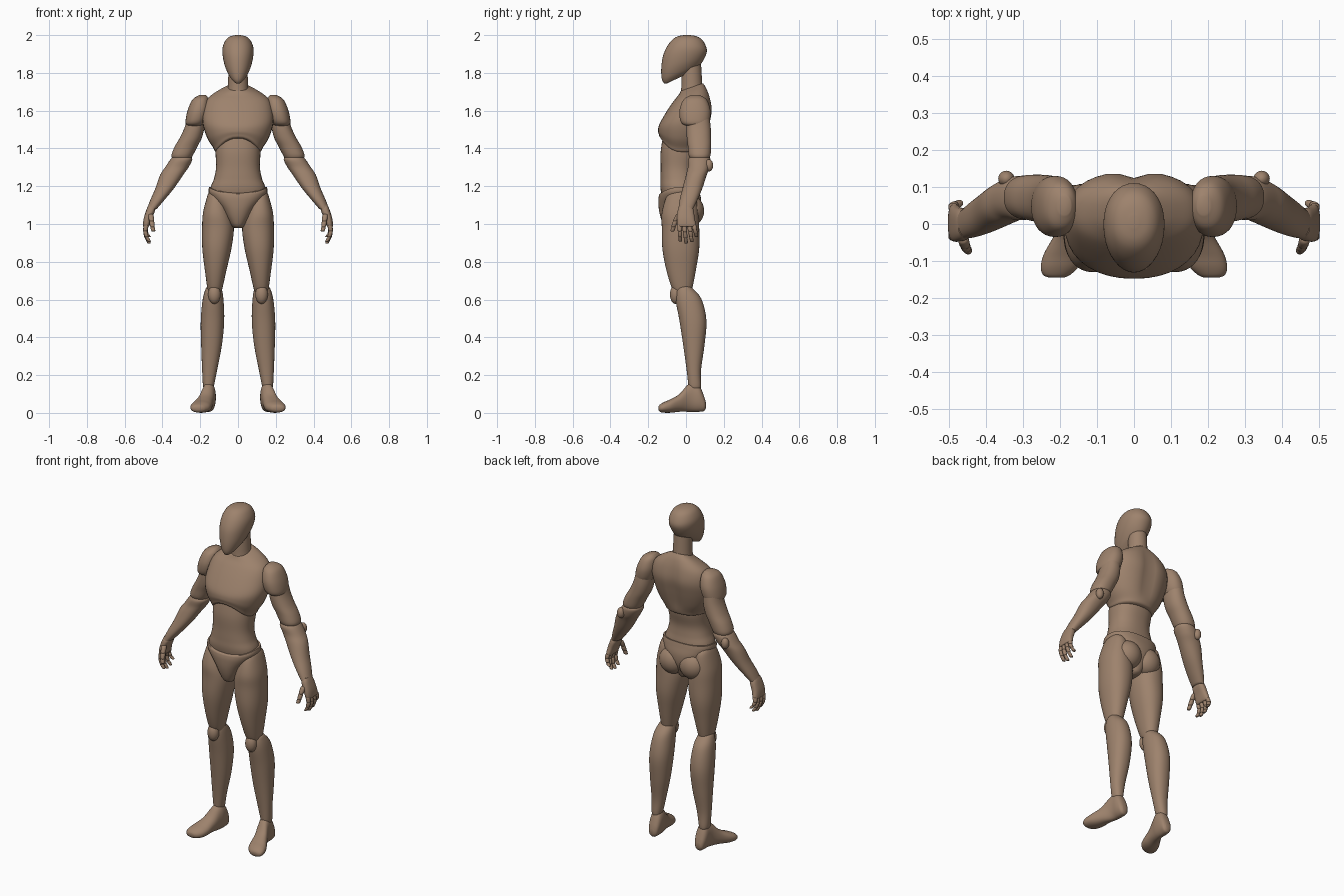
import bpy, bmesh, math
from mathutils import Vector

skin = bpy.data.materials.new("warm brown")
skin.diffuse_color = (0.34, 0.225, 0.152, 1)


def finish(bm, name, mirror):
    bmesh.ops.recalc_face_normals(bm, faces=bm.faces)
    me = bpy.data.meshes.new(name)
    bm.to_mesh(me)
    bm.free()
    me.materials.append(skin)
    ob = bpy.data.objects.new(name, me)
    bpy.context.collection.objects.link(ob)
    if mirror:
        m = ob.modifiers.new("mirror", 'MIRROR')
        m.use_mirror_merge = False
    bpy.ops.object.select_all(action='DESELECT')
    bpy.context.view_layer.objects.active = ob
    ob.select_set(True)
    bpy.ops.object.shade_smooth_by_angle(angle=math.radians(50))
    return ob


def catmull(a, b, c, d, t):
    return [0.5 * (2 * q + (r - p) * t + (2 * p - 5 * q + 4 * r - s) * t * t
                   + (3 * q - p - 3 * r + s) * t ** 3) for p, q, r, s in zip(a, b, c, d)]


def loft(name, rows, mirror=True, power=2.2, along_y=False, sides=36, steps=5):
    """Rows: x0, x1, y0, y1, z, tilt, front arch, back groove (smoothly interpolated)."""
    rows = [list(r) + [0] * (8 - len(r)) for r in rows]
    fine = []
    for i in range(len(rows) - 1):
        n = [rows[max(0, min(len(rows) - 1, i + k))] for k in (-1, 0, 1, 2)]
        fine += [catmull(*n, t / steps) for t in range(steps)]
    fine.append(rows[-1])
    bm = bmesh.new()
    rings = []
    for x0, x1, y0, y1, z, tilt, arch, groove in fine:
        ring = []
        for k in range(sides):
            a = math.tau * k / sides
            c, s = math.cos(a), math.sin(a)
            u = math.copysign(abs(c) ** (2 / power), c)
            v = math.copysign(abs(s) ** (2 / power), s)
            x = (x0 + x1) / 2 + u * (x1 - x0) / 2
            dy = v * (y1 - y0) / 2
            y = (y0 + y1) / 2 + dy
            h = z + tilt * dy + arch * max(0, -s) ** 2
            if s > 0:
                y -= groove * math.exp(-(x / 0.035) ** 2)
            ring.append(bm.verts.new((x, h, y) if along_y else (x, y, h)))
            if along_y:
                ring[-1].co = (x, h, y)
        rings.append(ring)
    for r, q in zip(rings, rings[1:]):
        for k in range(sides):
            j = (k + 1) % sides
            bm.faces.new((r[k], r[j], q[j], q[k]))
    bm.faces.new(rings[0])
    bm.faces.new(rings[-1])
    return finish(bm, name, mirror)


def ball(name, centre, size):
    bm = bmesh.new()
    bmesh.ops.create_uvsphere(bm, u_segments=28, v_segments=16, radius=1)
    for v in bm.verts:
        v.co = Vector(centre) + Vector([a * b for a, b in zip(v.co, size)])
    return finish(bm, name, True)


def sym(rows):
    return [(-r[0], *r) for r in rows]


# head and neck
loft("head", sym([(.025, -.10, .05, 1.780, .47), (.035, -.115, .06, 1.785, .46),
                  (.055, -.128, .08, 1.808, .38), (.073, -.131, .098, 1.85, .25),
                  (.082, -.122, .11, 1.90, .1), (.080, -.100, .106, 1.94),
                  (.064, -.073, .086, 1.975), (.042, -.045, .058, 1.993),
                  (.012, -.01, .022, 2.0)]), False, 2.1)
loft("neck", sym([(.056, -.03, .088, 1.70, .35), (.053, -.025, .085, 1.74, .35),
                  (.050, -.022, .08, 1.83, .3)]), False, 2)

# torso
loft("chest", sym([(.108, -.12, .07, 1.378, 0, .075), (.122, -.138, .085, 1.385, 0, .075),
                   (.132, -.144, .093, 1.405, 0, .07), (.163, -.148, .11, 1.455, 0, .04, .012),
                   (.186, -.140, .13, 1.53, 0, 0, .018), (.186, -.10, .142, 1.60, 0, 0, .018),
                   (.165, -.062, .132, 1.66, .05, 0, .012), (.112, -.038, .112, 1.70, .2, 0, .004),
                   (.056, -.027, .09, 1.725, .35)]), False, 2.3)
loft("abdomen", sym([(.13, -.11, .05, 1.08), (.146, -.134, .06, 1.18), (.127, -.135, .052, 1.24),
                     (.116, -.134, .05, 1.30), (.119, -.134, .068, 1.385),
                     (.115, -.12, .06, 1.47)]), False, 2.3)
loft("pelvis", sym([(.018, -.09, .02, .978), (.036, -.115, .04, .99), (.062, -.133, .06, 1.03),
                    (.092, -.144, .078, 1.08), (.135, -.146, .08, 1.13), (.155, -.142, .07, 1.17, .05, -.01),
                    (.153, -.138, .064, 1.195, .05, -.03)]), False, 2.4)
ball("buttock", (.066, .028, 1.07), (.078, .068, .08))

# legs
loft("thigh", [(.10, .148, -.06, .02, 1.18), (.07, .162, -.10, .05, 1.15), (.04, .185, -.128, .065, 1.06),
               (.022, .19, -.128, .07, .98), (.035, .189, -.125, .07, .87), (.06, .176, -.105, .053, .76),
               (.08, .164, -.078, .036, .67), (.088, .158, -.06, .028, .64)])
ball("kneecap", (.125, -.055, .627), (.033, .03, .05))
loft("shin", [(.13, .182, .015, .078, .13), (.126, .186, .012, .08, .15), (.11, .19, .003, .08, .23),
              (.085, .195, -.015, .098, .36), (.073, .197, -.035, .108, .49), (.077, .187, -.055, .083, .60),
              (.086, .172, -.05, .04, .655), (.10, .16, -.035, .02, .67)])
# foot is lofted from heel to toe: x0, x1, z0, z1, y
loft("foot", [(.14, .168, .025, .055, .105), (.125, .18, .010, .09, .095), (.118, .188, .006, .145, .07),
              (.118, .190, .006, .163, .035), (.124, .198, .006, .145, .005), (.132, .218, .006, .10, -.035),
              (.138, .243, .001, .073, -.08), (.150, .252, .001, .058, -.115),
              (.172, .246, .005, .045, -.137), (.19, .23, .015, .035, -.145)], along_y=True)

# arms
loft("shoulder", [(.17, .205, .025, .075, 1.682), (.155, .24, -.012, .108, 1.66),
                  (.152, .264, -.033, .128, 1.61), (.163, .276, -.033, .128, 1.56),
                  (.18, .276, -.02, .118, 1.53), (.20, .26, .01, .095, 1.517)])
loft("upper_arm", [(.18, .262, .01, .12, 1.60), (.178, .28, .002, .13, 1.52), (.19, .306, .004, .133, 1.46),
                   (.215, .335, .01, .133, 1.41), (.238, .352, .014, .13, 1.365), (.252, .345, .025, .12, 1.342)])
ball("elbow", (.345, .122, 1.31), (.022, .022, .032))
loft("forearm", [(.255, .34, .03, .115, 1.362), (.242, .358, .012, .13, 1.342), (.262, .386, .01, .125, 1.30),
                 (.29, .412, 0, .11, 1.26), (.338, .437, -.018, .087, 1.19), (.387, .463, -.033, .062, 1.13),
                 (.43, .482, -.04, .038, 1.08)])

# hands
loft("palm", [(.475, .497, -.035, .04, .985), (.468, .503, -.046, .053, .992), (.455, .499, -.048, .046, 1.03),
              (.438, .485, -.043, .04, 1.075), (.445, .475, -.03, .025, 1.098)], power=2.6)


def finger(name, points, width):
    # three short segments, each pinched at its ends
    for i, (a, b) in enumerate(zip(points, points[1:])):
        rows = []
        for t, k in ((-.06, .6), (.05, .95), (.5, 1), (.95, .9), (1.06, .55)):
            p = Vector(a).lerp(Vector(b), t)
            r = width * k * (1 - .1 * i)
            rows.append((p.x - r, p.x + r, p.y - r, p.y + r, p.z))
        loft(f"{name}_{i + 1}", rows, sides=14, steps=2)


for i, (y0, y1, tip) in enumerate([(.042, .056, .932), (.018, .032, .906), (-.009, .001, .898), (-.034, -.030, .908)]):
    z = 0.995
    finger(f"finger_{i + 1}", [(.486, y0, z), (.491, (2 * y0 + y1) / 3, z - (z - tip) * .38),
                               (.484, (y0 + 2 * y1) / 3, z - (z - tip) * .72), (.470, y1, tip)], .0125)
finger("thumb", [(.462, -.040, 1.05), (.457, -.056, 1.015), (.453, -.066, .985), (.448, -.072, .962)], .0145)
